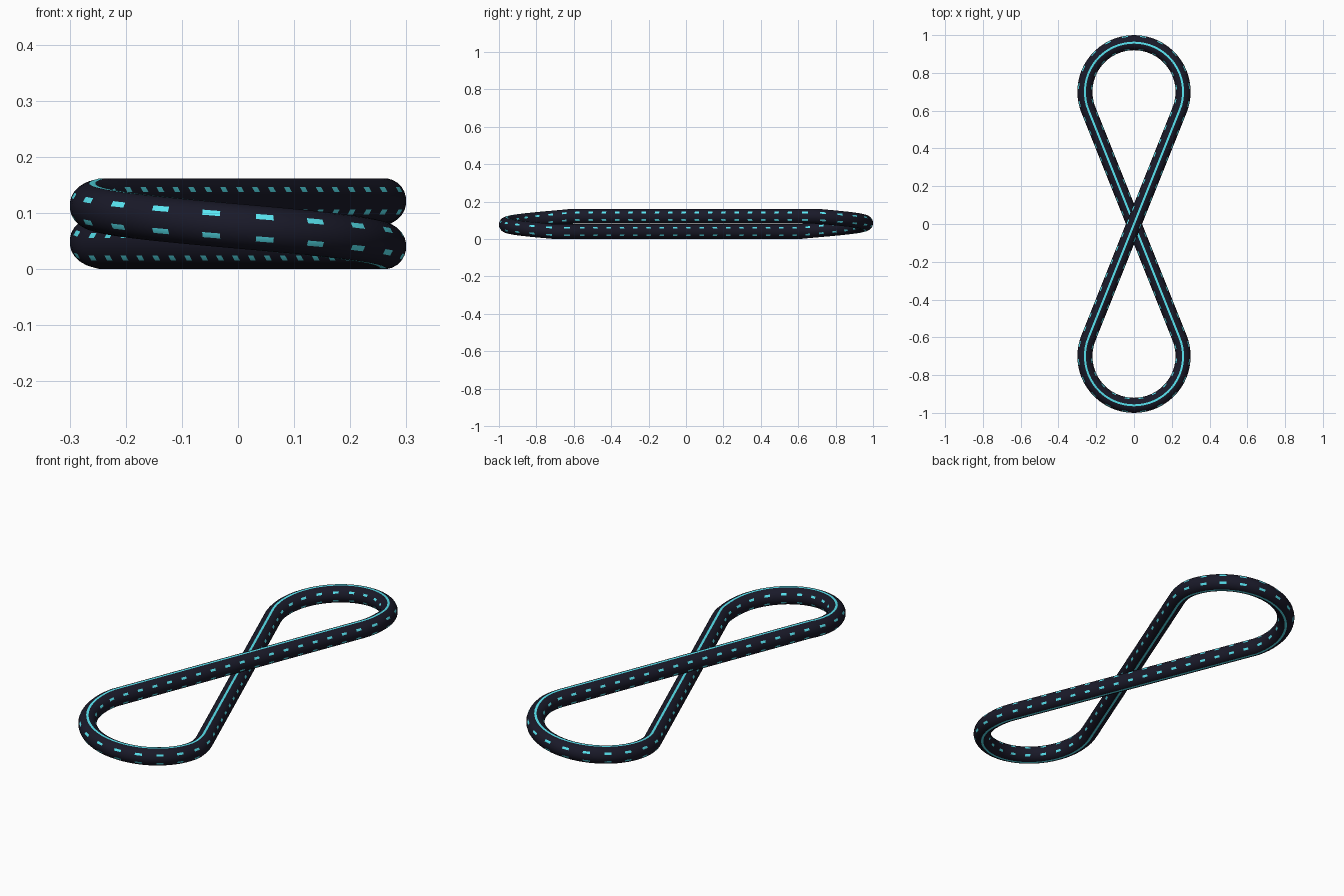
import bpy, bmesh
from math import sin, cos, pi, asin, sqrt
from mathutils import Vector

if "Cube" in bpy.data.objects:
    bpy.data.objects.remove(bpy.data.objects["Cube"])

R, CY = 0.26, 0.70            # loop radius and loop centre distance
TUBE, SIDES = 0.0403, 24      # tube radius and sides
LOW, HIGH = 0.04, 0.122       # heights of the two crossing strands
ARC, STRAIGHT = 36, 51        # segments (a dash on every third one)
A = asin(R / CY)
L = sqrt(CY * CY - R * R)


def material(name, rgb):
    m = bpy.data.materials.new(name)
    m.diffuse_color = (*rgb, 1)
    m.use_nodes = True
    m.node_tree.nodes["Principled BSDF"].inputs["Base Color"].default_value = m.diffuse_color
    return m


def strand(y0, y1, z):
    """Straight strand through the centre; always ends on the +x side."""
    for i in range(STRAIGHT):
        t = (2 * i / STRAIGHT - 1) * L
        d = Vector((sin(A), cos(A) * (1 if y1 > y0 else -1), 0))
        yield d * t + Vector((0, 0, z)), d


def loop(side, z0, z1):
    """Rounded end; level on the +x flank, then ramping to the other strand."""
    for i in range(ARC):
        p = -A + (pi + 2 * A) * i / ARC
        z = z0 + (z1 - z0) * max(0, p / (pi + A))
        yield (Vector((R * cos(p), side * (CY + R * sin(p)), z)),
               Vector((-sin(p), side * cos(p), 0)))


# Closed figure-eight path: upper strand, back loop, lower strand, front loop
path = (list(strand(-1, 1, HIGH)) + list(loop(1, HIGH, LOW)) +
        list(strand(1, -1, LOW)) + list(loop(-1, LOW, HIGH)))

# Sweep the round section along the path
bm = bmesh.new()
rings = []
for p, d in path:
    s = Vector((d.y, -d.x, 0))
    ring = []
    for j in range(SIDES):
        a = (j - 0.5) * 2 * pi / SIDES
        ring.append(bm.verts.new(p + s * (TUBE * cos(a)) + Vector((0, 0, TUBE * sin(a)))))
    rings.append(ring)

# Solid glow lines on top and underneath, dashed lines on both flanks
solid = {SIDES // 4, 3 * SIDES // 4}
dashed = {SIDES // 12, 5 * SIDES // 12, 7 * SIDES // 12, 11 * SIDES // 12}
n = len(rings)
for i in range(n):
    r0, r1 = rings[i], rings[(i + 1) % n]
    for j in range(SIDES):
        k = (j + 1) % SIDES
        f = bm.faces.new((r0[j], r0[k], r1[k], r1[j]))
        f.smooth = True
        f.material_index = int(j in solid or (j in dashed and i % 3 == 1))
bmesh.ops.recalc_face_normals(bm, faces=bm.faces)

mesh = bpy.data.meshes.new("figure_eight_tube")
bm.to_mesh(mesh)
bm.free()
mesh.materials.append(material("dark_navy", (0.01, 0.01, 0.022)))
mesh.materials.append(material("cyan_glow", (0.1, 0.8, 0.9)))
tube = bpy.data.objects.new("figure_eight_tube", mesh)
bpy.context.collection.objects.link(tube)
